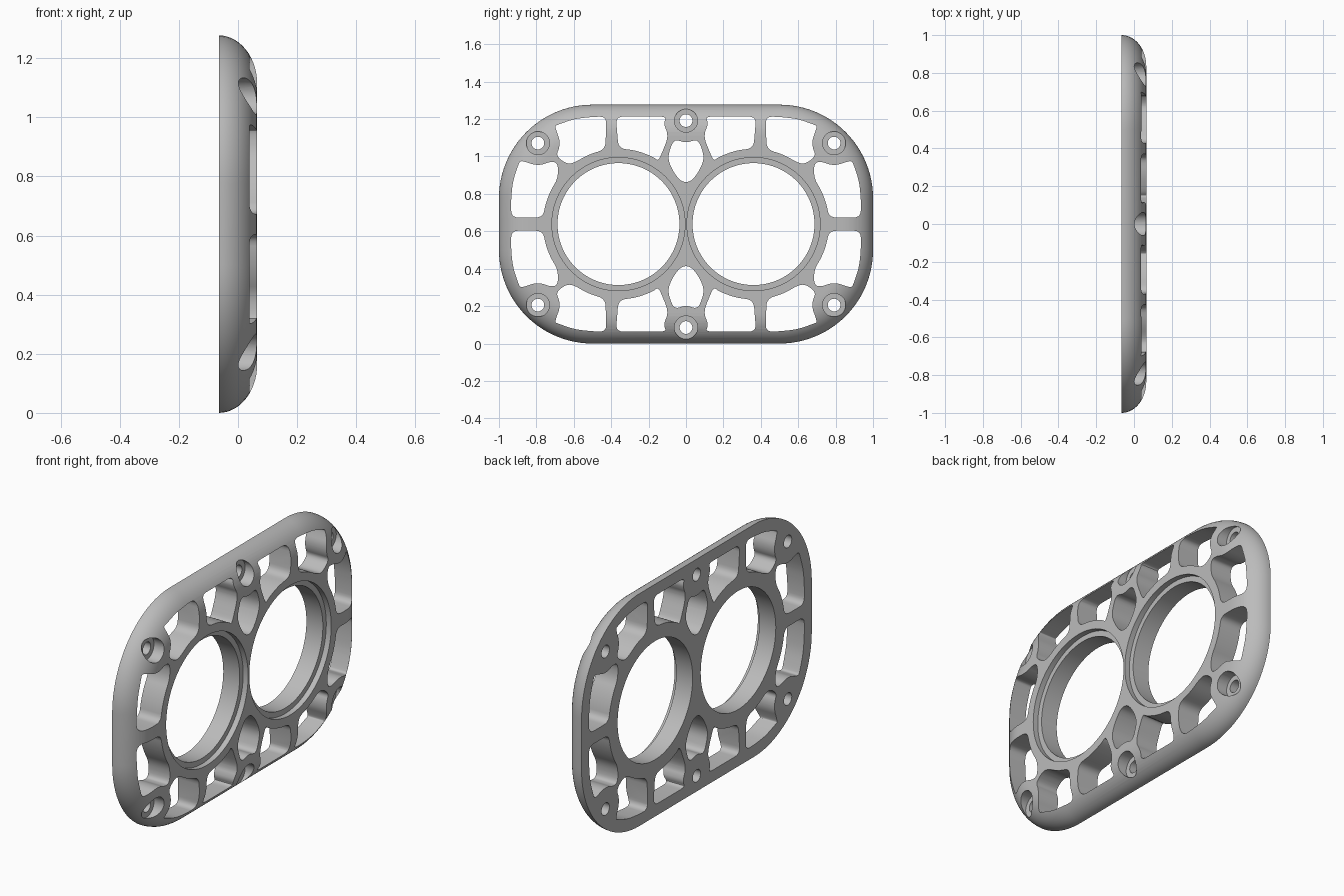
import bpy, bmesh, math
from mathutils import Vector

MID = 0.6385              # height of the plate centre
BACK, FACE = -0.065, 0.065
CORNER_Y, CORNER_Z, CORNER_R = 0.5, MID - 0.5, 0.5
BORE_Y, BOSS_R = 0.361, 0.118

cube = bpy.data.objects.get("Cube")
if cube:
    bpy.data.objects.remove(cube)

metal = bpy.data.materials.new("grey_metal")
metal.use_nodes = True
grey = (0.5, 0.5, 0.5, 1)
metal.diffuse_color = grey
metal.node_tree.nodes["Principled BSDF"].inputs["Base Color"].default_value = grey


def arc(cy, cz, r, start, end, n):
    """Points on an arc, angles in degrees."""
    angles = [math.radians(start + (end - start) * i / n) for i in range(n + 1)]
    return [Vector((cy + r * math.cos(a), cz + r * math.sin(a))) for a in angles]


def soften(points, cut=0.04, steps=5):
    """Round every corner of a closed outline."""
    points = [Vector(p) for p in points]
    out = []
    for i, p in enumerate(points):
        a, b = points[i - 1] - p, points[(i + 1) % len(points)] - p
        start = p + a.normalized() * min(cut, a.length * 0.48)
        end = p + b.normalized() * min(cut, b.length * 0.48)
        for k in range(steps + 1):
            t = k / steps
            out.append(start * (1 - t) ** 2 + p * 2 * t * (1 - t) + end * t * t)
    return out


def loft(bm, layers):
    """Join (x, outline) layers into a closed solid."""
    rings = [[bm.verts.new((x, p[0], p[1] + MID)) for p in pts] for x, pts in layers]
    n = len(rings[0])
    for lower, upper in zip(rings, rings[1:]):
        for i in range(n):
            j = (i + 1) % n
            bm.faces.new((lower[i], lower[j], upper[j], upper[i]))
    bm.faces.new(rings[0][::-1])
    bm.faces.new(rings[-1])


def finish(bm, name):
    bmesh.ops.recalc_face_normals(bm, faces=bm.faces)
    mesh = bpy.data.meshes.new(name)
    bm.to_mesh(mesh)
    bm.free()
    mesh.materials.append(metal)
    obj = bpy.data.objects.new(name, mesh)
    bpy.context.collection.objects.link(obj)
    return obj


def outline(inset):
    pts = []
    for k, (sy, sz) in enumerate([(1, 1), (-1, 1), (-1, -1), (1, -1)]):
        pts += arc(sy * CORNER_Y, sz * CORNER_Z, CORNER_R - inset, k * 90, k * 90 + 90, 24)
    return pts


def stepped_hole(bm, y, z, r_small, r_large, step_x, n):
    """Through hole with a wider recess on the face side."""
    small = arc(y, z, r_small, 0, 360, n)[:-1]
    large = arc(y, z, r_large, 0, 360, n)[:-1]
    loft(bm, [(BACK - 0.05, small), (step_x, small), (step_x, large), (FACE + 0.05, large)])


# Plate with a domed rim on the face side
bm = bmesh.new()
layers = []
for i in range(15):
    t = math.radians(90 * i / 14)
    layers.append((BACK + (FACE - BACK) * math.sin(t), outline(0.165 * (1 - math.cos(t)))))
loft(bm, layers)
plate = finish(bm, "twin_bore_plate")

# Window outlines for one quarter, following rim, bosses and bore rings
rim = (CORNER_Y, CORNER_Z, CORNER_R - 0.065)
ring = (BORE_Y, 0, 0.405)
corner_boss = (0.792, 0.433, BOSS_R)
side_window = ([(0.935, 0.035)] + arc(*rim, 0, 24, 2) + [(0.885, 0.34)]
               + arc(*corner_boss, 298, 238, 3) + [(0.685, 0.33)]
               + arc(*ring, 37, 5, 3))
corner_window = ([(0.425, 0.575)] + arc(*ring, 80, 53, 2) + [(0.645, 0.325)]
                 + arc(*corner_boss, 215, 148, 3) + [(0.70, 0.525)]
                 + arc(*rim, 64, 90, 2))
top_window = ([(0.375, 0.575)] + arc(*ring, 90, 118, 2) + [(0.148, 0.335), (0.10, 0.45)]
              + arc(0, 0.553, BOSS_R, -32, -5, 2) + [(0.105, 0.575)])
half_diamond = [(0.065, 0.457), (0.1, 0.355), (0.07, 0.282), (0.025, 0.225)]
diamond_window = [(0, 0.432)] + half_diamond + [(-y, z) for y, z in half_diamond[::-1]]

# Cutter holding every window, bore and bolt hole
bm = bmesh.new()
for sz in (1, -1):
    for sy in (1, -1):
        for shape in (side_window, corner_window, top_window):
            pts = [(p[0] * sy, p[1] * sz) for p in soften(shape)]
            loft(bm, [(BACK - 0.05, pts), (FACE + 0.05, pts)])
        stepped_hole(bm, sy * 0.792, sz * 0.433, 0.034, 0.062, 0.0, 32)
    pts = [(p[0], p[1] * sz) for p in soften(diamond_window)]
    loft(bm, [(BACK - 0.05, pts), (FACE + 0.05, pts)])
    stepped_hole(bm, 0, sz * 0.553, 0.034, 0.062, 0.0, 32)
for sy in (1, -1):
    stepped_hole(bm, sy * BORE_Y, 0, 0.326, 0.356, 0.035, 96)
cutter = finish(bm, "opening_cutter")
cutter.hide_render = True

# Cut the openings and shade
cut = plate.modifiers.new("openings", 'BOOLEAN')
cut.operation = 'DIFFERENCE'
cut.solver = 'EXACT'
cut.object = cutter
bpy.ops.object.select_all(action='DESELECT')
bpy.context.view_layer.objects.active = plate
plate.select_set(True)
bpy.ops.object.modifier_apply(modifier="openings")
bpy.data.objects.remove(cutter)
bpy.ops.object.shade_smooth_by_angle(angle=math.radians(30))
